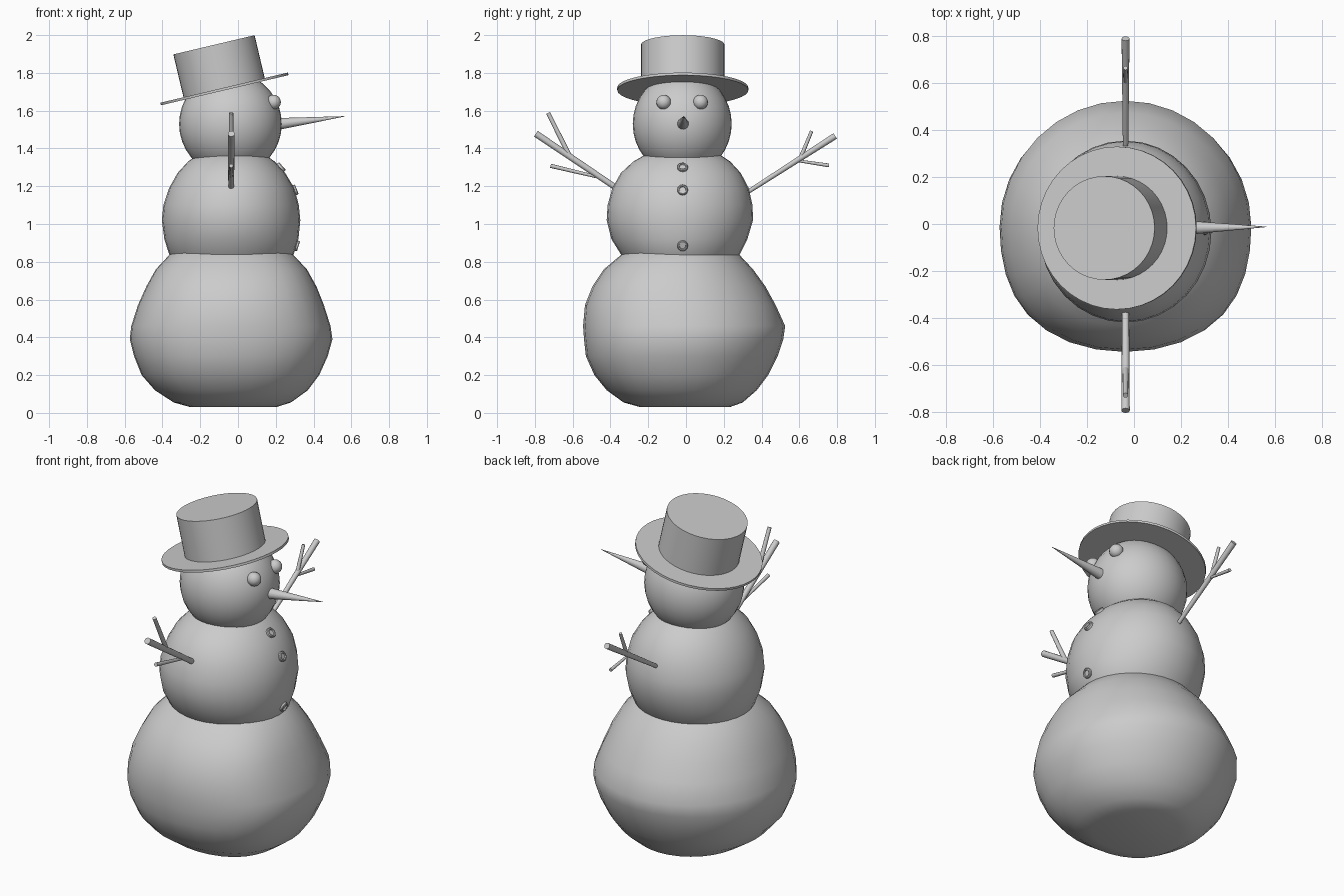
import bpy, bmesh, math
from mathutils import Vector, Matrix

if "Cube" in bpy.data.objects:
    bpy.data.objects.remove(bpy.data.objects["Cube"])


def finish(bm, name, angle=40):
    bmesh.ops.recalc_face_normals(bm, faces=bm.faces)
    me = bpy.data.meshes.new(name)
    bm.to_mesh(me)
    bm.free()
    ob = bpy.data.objects.new(name, me)
    bpy.context.collection.objects.link(ob)
    bpy.ops.object.select_all(action='DESELECT')
    ob.select_set(True)
    bpy.context.view_layer.objects.active = ob
    bpy.ops.object.shade_smooth_by_angle(angle=math.radians(angle))
    return ob


def lumpy_ball(name, rows, square=0.0, seg=32):
    """Loft closed rings given as (z, x min, x max, y min, y max)."""
    bm = bmesh.new()
    rings = []
    for z, x0, x1, y0, y1 in rows:
        ring = []
        for i in range(seg):
            a = 2 * math.pi * i / seg
            c, s = math.cos(a), math.sin(a)
            if s < 0:
                c *= 1 + square * s * s
            ring.append(bm.verts.new(((x0 + x1) / 2 + c * (x1 - x0) / 2,
                                      (y0 + y1) / 2 + s * (y1 - y0) / 2, z)))
        rings.append(ring)
    for a, b in zip(rings, rings[1:]):
        for i in range(seg):
            j = (i + 1) % seg
            bm.faces.new((a[i], a[j], b[j], b[i]))
    bm.faces.new(rings[0])
    bm.faces.new(rings[-1])
    return finish(bm, name, 50)


def ellipsoid(name, loc, radii, u=32, v=18):
    bm = bmesh.new()
    m = Matrix.Translation(loc) @ Matrix.Diagonal((*radii, 1))
    bmesh.ops.create_uvsphere(bm, u_segments=u, v_segments=v, radius=1, matrix=m)
    return finish(bm, name, 60)


def add_rod(bm, a, b, r0, r1, seg=12):
    a, b = Vector(a), Vector(b)
    d = b - a
    m = Matrix.Translation((a + b) / 2) @ d.to_track_quat('Z', 'Y').to_matrix().to_4x4()
    bmesh.ops.create_cone(bm, cap_ends=True, segments=seg, radius1=r0, radius2=r1,
                          depth=d.length, matrix=m)


# Stacked snowballs
lumpy_ball("lower_ball", [
    (0.03, -0.25, 0.20, -0.24, 0.23),
    (0.055, -0.34, 0.28, -0.33, 0.30),
    (0.12, -0.44, 0.37, -0.42, 0.375),
    (0.20, -0.51, 0.43, -0.485, 0.435),
    (0.30, -0.55, 0.475, -0.53, 0.485),
    (0.39, -0.573, 0.50, -0.54, 0.515),
    (0.46, -0.565, 0.49, -0.545, 0.525),
    (0.57, -0.53, 0.455, -0.535, 0.475),
    (0.67, -0.485, 0.415, -0.495, 0.42),
    (0.76, -0.435, 0.365, -0.435, 0.355),
    (0.84, -0.36, 0.29, -0.34, 0.28),
    (0.90, -0.26, 0.19, -0.25, 0.20),
    (0.94, -0.12, 0.06, -0.12, 0.07)], square=0.2)
lumpy_ball("middle_ball", [
    (0.68, -0.14, 0.07, -0.14, 0.08),
    (0.72, -0.25, 0.18, -0.23, 0.18),
    (0.78, -0.32, 0.25, -0.30, 0.24),
    (0.84, -0.365, 0.295, -0.345, 0.285),
    (0.92, -0.39, 0.32, -0.395, 0.325),
    (1.02, -0.403, 0.33, -0.42, 0.355),
    (1.10, -0.395, 0.322, -0.415, 0.352),
    (1.19, -0.365, 0.298, -0.39, 0.332),
    (1.27, -0.32, 0.25, -0.345, 0.29),
    (1.33, -0.265, 0.195, -0.28, 0.235),
    (1.37, -0.21, 0.14, -0.21, 0.175),
    (1.41, -0.11, 0.05, -0.11, 0.08)])
ellipsoid("head", (-0.04, -0.02, 1.53), (0.272, 0.262, 0.275))

# Tilted hat: crown and brim
tilt = Matrix.Translation((-0.072, -0.017, 1.715)) @ Matrix.Rotation(math.radians(-13.3), 4, 'Y')
for name, r, depth, z in (("hat_brim", 0.347, 0.014, 0), ("hat_crown", 0.221, 0.24, 0.12)):
    bm = bmesh.new()
    bmesh.ops.create_cone(bm, cap_ends=True, segments=40, radius1=r, radius2=r, depth=depth,
                          matrix=tilt @ Matrix.Translation((0, 0, z)))
    finish(bm, name)

# Eyes and nose
for side, y in (("left", 0.077), ("right", -0.118)):
    ellipsoid("eye_" + side, (0.188, y, 1.645), (0.039, 0.039, 0.039), 16, 10)
bm = bmesh.new()
add_rod(bm, (0.215, -0.016, 1.53), (0.565, -0.012, 1.57), 0.031, 0.001, 16)
finish(bm, "nose")

# Ring-rimmed buttons facing out of the middle ball
for i, (x, z, pitch) in enumerate(((0.228, 1.30, 42), (0.302, 1.18, 22), (0.311, 0.885, -18))):
    bm = bmesh.new()
    prof = [(0.028, -0.015), (0.028, 0.006), (0.024, 0.01), (0.018, 0.01), (0.016, 0.003), (0.0, 0.003)]
    vs = [bm.verts.new((r, 0, h)) for r, h in prof]
    es = [bm.edges.new(p) for p in zip(vs, vs[1:])]
    bmesh.ops.spin(bm, geom=vs + es, cent=(0, 0, 0), axis=(0, 0, 1),
                   angle=2 * math.pi, steps=16)
    bmesh.ops.remove_doubles(bm, verts=bm.verts, dist=0.0005)
    m = Matrix.Translation((x, -0.018, z)) @ Matrix.Rotation(math.radians(90 - pitch), 4, 'Y')
    bmesh.ops.transform(bm, matrix=m, verts=bm.verts)
    finish(bm, "button_%d" % (i + 1))

# Twig arms: (start y,z, end y,z, start radius, end radius)
arms = {
    "arm_left": [(0.30, 1.152, 0.79, 1.466, 0.011, 0.017),
                 (0.605, 1.347, 0.665, 1.492, 0.011, 0.009),
                 (0.59, 1.335, 0.757, 1.31, 0.007, 0.01)],
    "arm_right": [(-0.33, 1.165, -0.795, 1.478, 0.015, 0.018),
                  (-0.615, 1.357, -0.73, 1.588, 0.013, 0.011),
                  (-0.45, 1.245, -0.717, 1.308, 0.008, 0.011)]}
for name, twigs in arms.items():
    bm = bmesh.new()
    for y0, z0, y1, z1, r0, r1 in twigs:
        add_rod(bm, (-0.036, y0, z0), (-0.036, y1, z1), r0, r1)
    finish(bm, name)
